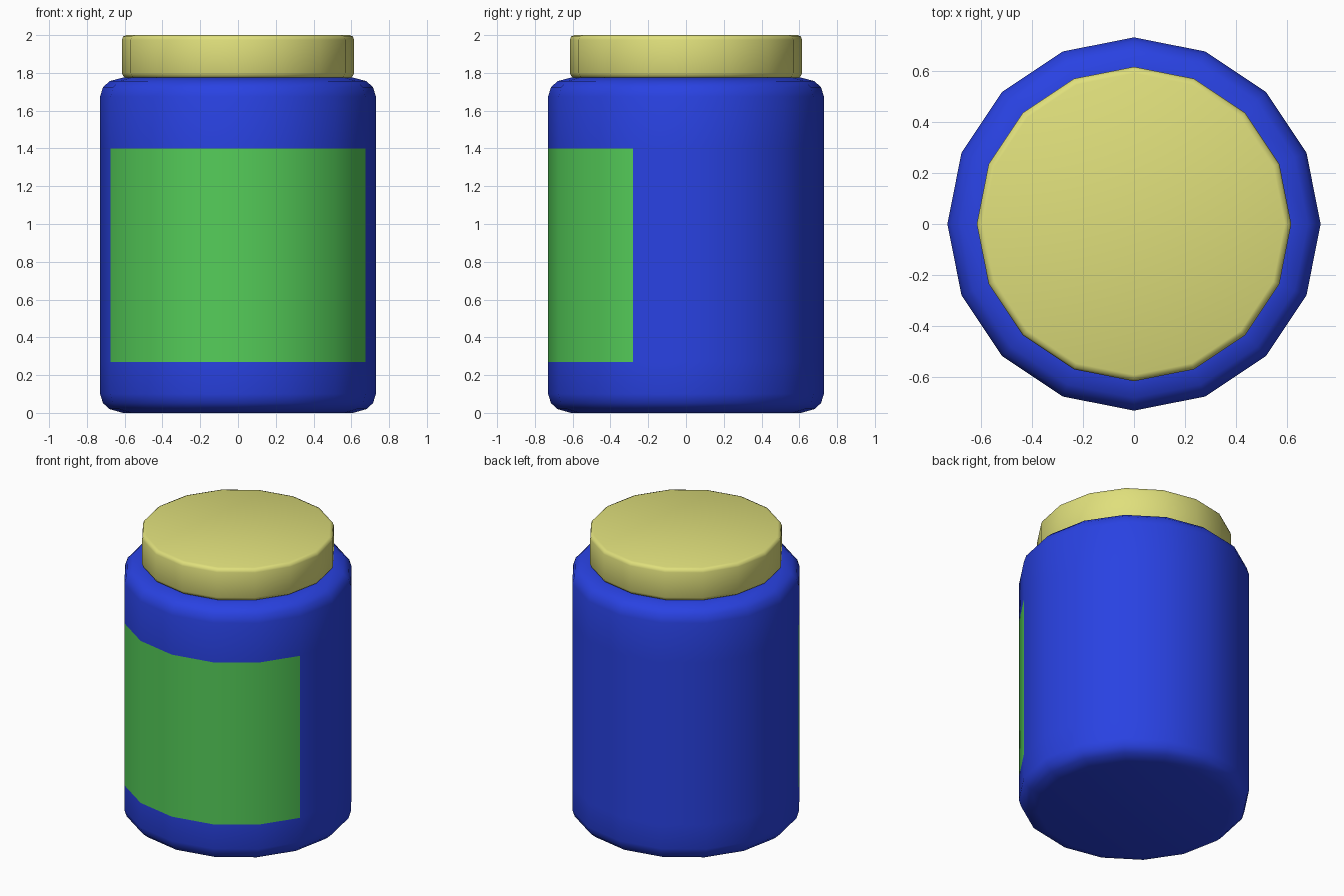
import bpy, bmesh
from math import pi, cos, sin, radians

if "Cube" in bpy.data.objects:
    bpy.data.objects.remove(bpy.data.objects["Cube"])

SIDES = 16


def material(name, rgb):
    m = bpy.data.materials.new(name)
    m.diffuse_color = (*rgb, 1)
    m.use_nodes = True
    m.node_tree.nodes["Principled BSDF"].inputs["Base Color"].default_value = m.diffuse_color
    return m


def lathe(name, profile, mats, pick=lambda centre: 0):
    """Spin an (r, z) profile into a closed solid; pick() chooses the material slot."""
    bm = bmesh.new()
    rings = [[bm.verts.new((r * cos(2 * pi * i / SIDES), r * sin(2 * pi * i / SIDES), z))
              for i in range(SIDES)] for r, z in profile]
    for a, b in zip(rings, rings[1:]):
        for i in range(SIDES):
            j = (i + 1) % SIDES
            bm.faces.new((a[i], a[j], b[j], b[i]))
    bm.faces.new(rings[0][::-1])
    bm.faces.new(rings[-1])
    for f in bm.faces:
        f.material_index = pick(f.calc_center_median())
    mesh = bpy.data.meshes.new(name)
    bm.to_mesh(mesh)
    bm.free()
    for m in mats:
        mesh.materials.append(m)
    ob = bpy.data.objects.new(name, mesh)
    bpy.context.collection.objects.link(ob)
    bpy.ops.object.select_all(action='DESELECT')
    ob.select_set(True)
    bpy.context.view_layer.objects.active = ob
    bpy.ops.object.shade_smooth_by_angle(angle=radians(60))
    return ob


blue = material("jar_blue", (0.022, 0.054, 0.76))
green = material("label_green", (0.09, 0.61, 0.10))
cream = material("lid_yellow", (0.74, 0.74, 0.20))

# Jar body, with the label coloured on the six front panels
LABEL_LOW, LABEL_HIGH = 0.27, 1.40
lathe("jar_body",
      [(0.61, 0), (0.68, 0.02), (0.715, 0.052), (0.73, 0.10),
       (0.73, LABEL_LOW), (0.73, LABEL_HIGH),
       (0.73, 1.675), (0.715, 1.724), (0.68, 1.756), (0.61, 1.775)],
      [blue, green],
      lambda c: int(LABEL_LOW < c.z < LABEL_HIGH and c.y < -0.3))

# Lid with small rounded rims
lathe("lid",
      [(0.59, 1.77), (0.608, 1.783), (0.615, 1.80),
       (0.615, 1.975), (0.608, 1.993), (0.59, 2.0)],
      [cream])
